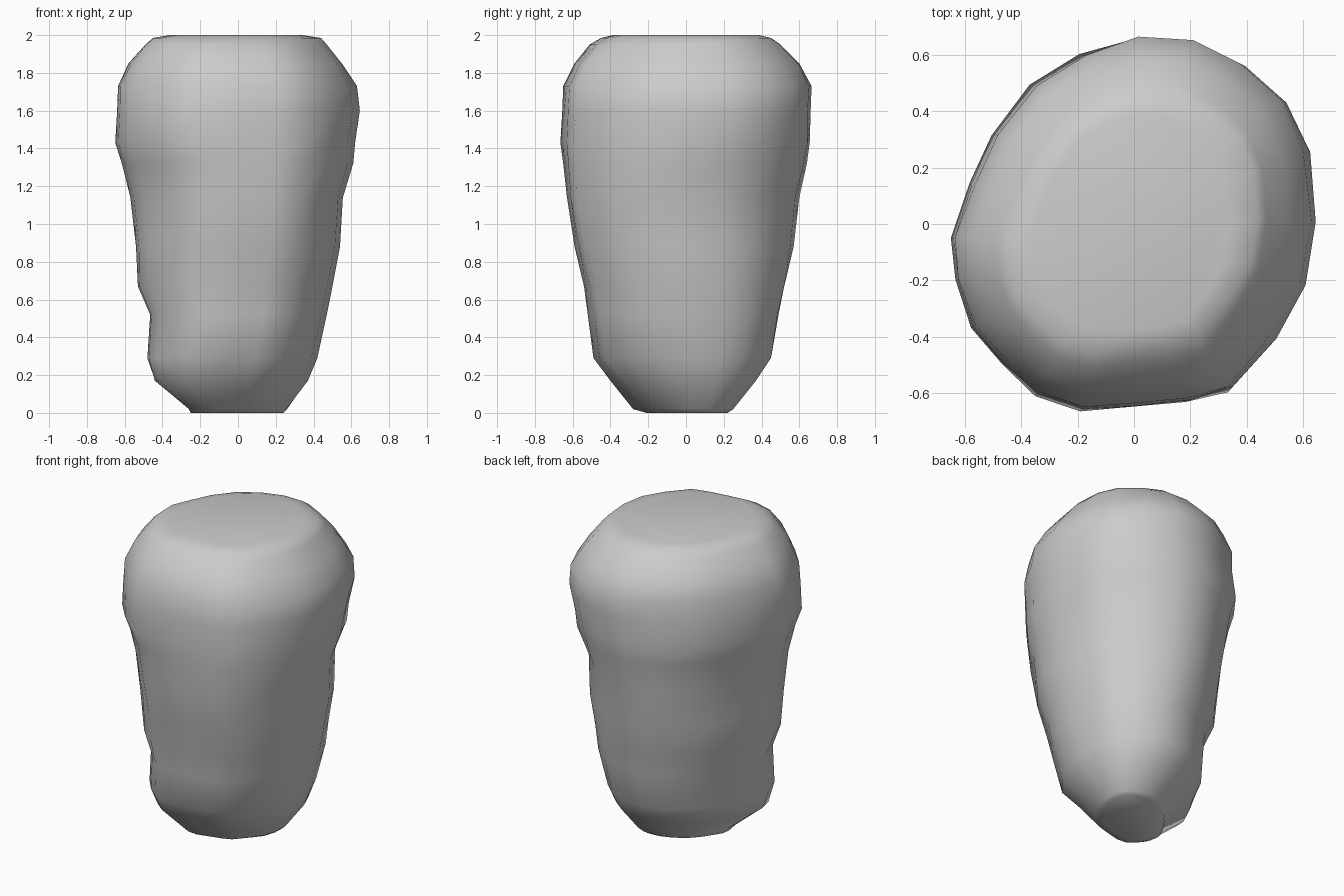
import bpy, bmesh, random
from math import hypot

random.seed(4)

# Irregular plan outline, seen from above
OUTLINE = [(0.02, 0.67), (-0.17, 0.61), (-0.35, 0.50), (-0.49, 0.32), (-0.57, 0.15),
           (-0.645, -0.05), (-0.63, -0.20), (-0.57, -0.37), (-0.46, -0.50), (-0.34, -0.61),
           (-0.18, -0.665), (0.02, -0.65), (0.20, -0.63), (0.35, -0.59), (0.50, -0.41),
           (0.61, -0.22), (0.645, 0.01), (0.62, 0.26), (0.54, 0.44), (0.39, 0.57), (0.22, 0.66)]

# Levels: z, x min, x max, y min, y max, diagonal skew, front-left corner pull
LEVELS = [(0.00, -0.25, 0.24, -0.21, 0.22, 0.14, 0.06),
          (0.02, -0.26, 0.26, -0.28, 0.25, 0.14, 0.06),
          (0.17, -0.44, 0.37, -0.40, 0.37, 0.08, 0.03),
          (0.29, -0.48, 0.42, -0.49, 0.45, 0.04, 0.0),
          (0.52, -0.465, 0.47, -0.52, 0.49, 0.02, 0.0),
          (0.67, -0.53, 0.50, -0.54, 0.52, 0.0, 0.0),
          (0.88, -0.54, 0.54, -0.59, 0.57, -0.02, 0.0),
          (1.14, -0.57, 0.555, -0.63, 0.60, -0.03, 0.0),
          (1.32, -0.615, 0.61, -0.65, 0.64, -0.02, 0.0),
          (1.43, -0.65, 0.62, -0.665, 0.655, -0.01, 0.0),
          (1.60, -0.64, 0.645, -0.655, 0.66, 0.0, 0.0),
          (1.73, -0.635, 0.63, -0.65, 0.665, 0.0, 0.0),
          (1.85, -0.58, 0.55, -0.59, 0.60, 0.0, 0.0),
          (1.95, -0.49, 0.47, -0.51, 0.50, 0.02, 0.02),
          (1.985, -0.45, 0.44, -0.45, 0.45, 0.02, 0.03),
          (2.00, -0.36, 0.34, -0.39, 0.39, 0.0, 0.0)]


def fit(values, low, high):
    a, b = min(values), max(values)
    return [low + (v - a) / (b - a) * (high - low) for v in values]


def section(level):
    z, x0, x1, y0, y1, skew, pull = level
    rough = 0.008 if 0.1 < z < 1.8 else 0.003
    pts = []
    for x, y in OUTLINE:
        corner = max(0.0, -(x + y) / (hypot(x, y) * 1.4142)) ** 6
        s = 1 + random.uniform(-rough, rough) + pull * corner
        pts.append(((x + skew * y) * s, (y + skew * x) * s))
    xs = fit([p[0] for p in pts], x0, x1)
    ys = fit([p[1] for p in pts], y0, y1)
    return [(x, y, z) for x, y in zip(xs, ys)]


# Tapered boulder lofted through the levels
bm = bmesh.new()
rings = [[bm.verts.new(p) for p in section(lv)] for lv in LEVELS]
n = len(OUTLINE)
for lower, upper in zip(rings, rings[1:]):
    for i in range(n):
        j = (i + 1) % n
        bm.faces.new((lower[i], lower[j], upper[j], upper[i]))
bm.faces.new(rings[0])
bm.faces.new(rings[-1])
bmesh.ops.recalc_face_normals(bm, faces=bm.faces)
for f in bm.faces:
    f.smooth = True

mesh = bpy.data.meshes.new("rock_pillar")
bm.to_mesh(mesh)
bm.free()
rock = bpy.data.objects.new("rock_pillar", mesh)
bpy.context.collection.objects.link(rock)
